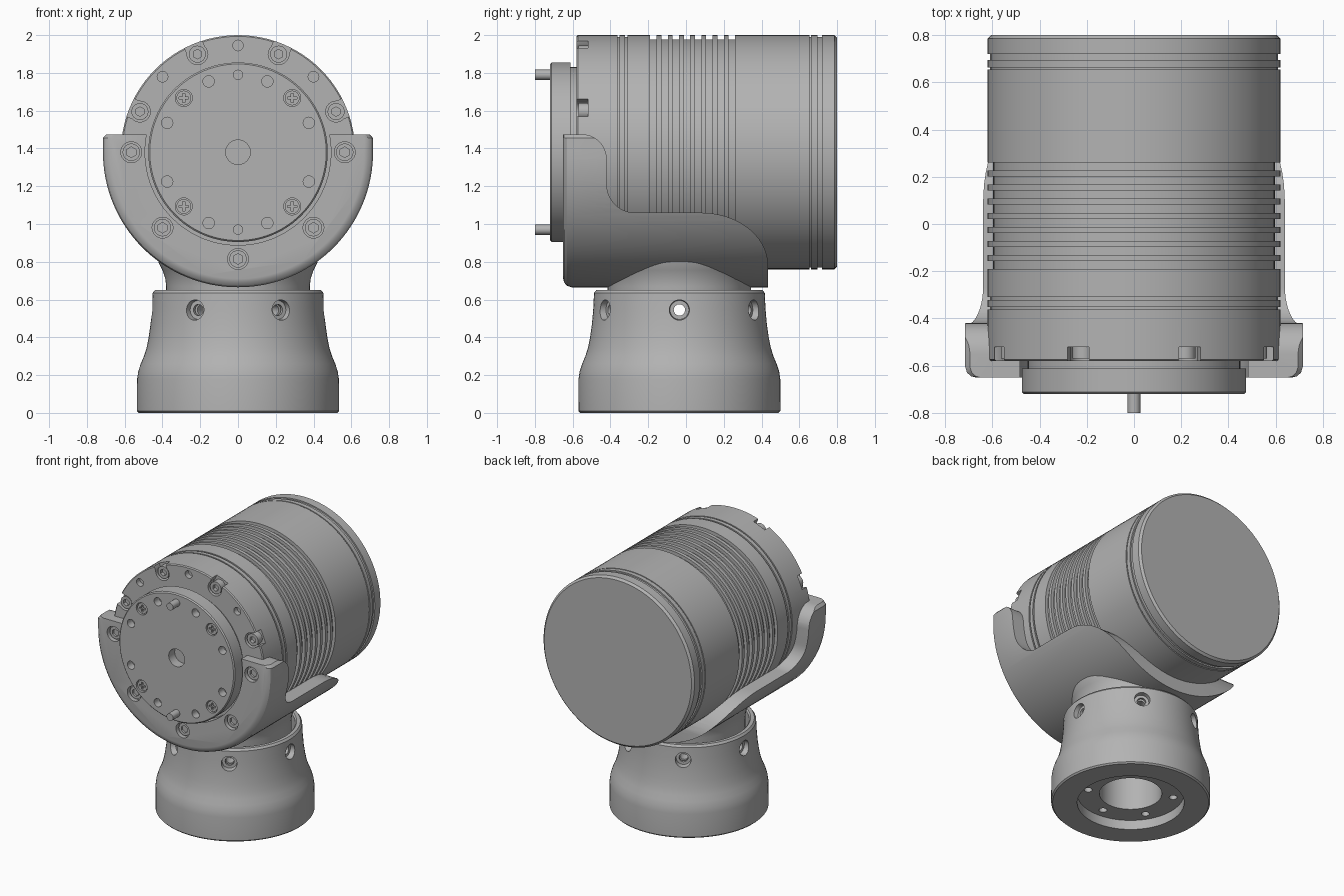
import bpy
import bmesh
from math import sin, cos, pi, radians
from mathutils import Vector, Matrix

if "Cube" in bpy.data.objects:
    bpy.data.objects.remove(bpy.data.objects["Cube"])

AXIS_Z = 1.38      # height of the motor axis
BASE_Y = -0.035    # centre of the base
SEGS = 96

metal = bpy.data.materials.new("grey metal")
metal.use_nodes = True
GREY = (0.45, 0.45, 0.45, 1)
metal.diffuse_color = GREY
metal.node_tree.nodes["Principled BSDF"].inputs["Base Color"].default_value = GREY


def finish(name, bm):
    bmesh.ops.recalc_face_normals(bm, faces=bm.faces)
    mesh = bpy.data.meshes.new(name)
    bm.to_mesh(mesh)
    bm.free()
    mesh.materials.append(metal)
    obj = bpy.data.objects.new(name, mesh)
    bpy.context.collection.objects.link(obj)
    return obj


def lathe(name, profile, place):
    """Revolve a closed (radius, height) outline; place maps x, y, height to space."""
    bm = bmesh.new()
    rings = []
    for r, h in profile:
        if r == 0:
            rings.append([bm.verts.new(place(0, 0, h))] * SEGS)
        else:
            turns = [2 * pi * i / SEGS for i in range(SEGS)]
            rings.append([bm.verts.new(place(r * cos(a), r * sin(a), h)) for a in turns])
    for a, b in zip(rings, rings[1:] + rings[:1]):
        for i in range(SEGS):
            j = (i + 1) % SEGS
            corners = list(dict.fromkeys((a[i], a[j], b[j], b[i])))
            if len(corners) > 2:
                bm.faces.new(corners)
    return finish(name, bm)


def along_y(x, z, h):
    return Vector((x, h, AXIS_Z + z))


def upright(x, y, h):
    return Vector((x, BASE_Y + y, h))


def loft(name, sections):
    bm = bmesh.new()
    rings = [[bm.verts.new(p) for p in s] for s in sections]
    n = len(rings[0])
    for a, b in zip(rings, rings[1:]):
        for i in range(n):
            j = (i + 1) % n
            bm.faces.new((a[i], a[j], b[j], b[i]))
    bm.faces.new(rings[0])
    bm.faces.new(rings[-1])
    return finish(name, bm)


def rods(name, items):
    """Cylinders or cones given as (start, end, radius, end radius, sides)."""
    bm = bmesh.new()
    for start, end, r1, r2, sides in items:
        line = end - start
        turn = line.to_track_quat('Z', 'Y').to_matrix().to_4x4()
        bmesh.ops.create_cone(bm, cap_ends=True, segments=sides, radius1=r1, radius2=r2,
                              depth=line.length,
                              matrix=Matrix.Translation((start + end) / 2) @ turn)
    return finish(name, bm)


def boxes(name, items):
    bm = bmesh.new()
    for matrix, size in items:
        bmesh.ops.create_cube(bm, size=1, matrix=matrix @ Matrix.Diagonal((*size, 1)))
    return finish(name, bm)


def cut(target, cutter, operation='DIFFERENCE'):
    mod = target.modifiers.new("cut", 'BOOLEAN')
    mod.operation, mod.solver, mod.object = operation, 'EXACT', cutter
    bpy.context.view_layer.objects.active = target
    bpy.ops.object.modifier_apply(modifier=mod.name)
    bpy.data.objects.remove(cutter)


def face_point(radius, angle, y):
    a = radians(angle)
    return along_y(radius * cos(a), radius * sin(a), y)


def face_rods(name, radius, angles, y0, y1, r, sides=24, r2=None):
    return rods(name, [(face_point(radius, a, y0), face_point(radius, a, y1),
                        r, r if r2 is None else r2, sides) for a in angles])


def arc(cx, cy, rx, ry, a0, a1, n=12):
    steps = [radians(a0 + (a1 - a0) * i / n) for i in range(n + 1)]
    return [(cx + rx * cos(a), cy + ry * sin(a)) for a in steps]


# Motor housing: finned, grooved cylinder
outline = [(0, -.62), (.45, -.62), (.45, -.58), (.613, -.58), (.62, -.573)]
for y0, y1 in ((-.362, -.352), (-.322, -.31)):
    outline += [(.62, y0), (.61, y0), (.61, y1), (.62, y1)]
for k in range(8):
    y0 = -.19 + k * .0594
    outline += [(.62, y0), (.597, y0), (.597, y0 + .034), (.62, y0 + .034)]
for y0, y1 in ((.655, .663), (.695, .72)):
    outline += [(.62, y0), (.61, y0), (.61, y1), (.62, y1)]
outline += [(.62, .785), (.605, .8), (0, .8)]
housing = lathe("motor_housing", outline, along_y)

# Open pockets, socket screws and small holes around the housing face
pockets = (22.5, 67.5, 112.5, 157.5)
cut(housing, face_rods("pocket_cutter", .562, pockets, -.65, -.52, .055, 32))
cut(housing, boxes("slot_cutter", [
    (Matrix.Translation(face_point(.612, a, -.57)) @ Matrix.Rotation(-radians(a), 4, 'Y'),
     (.1, .1, .1)) for a in pockets]))
cut(housing, face_rods("face_hole_cutter", .565, (45, 90, 135), -.65, -.54, .028))
pocket_screws = face_rods("pocket_screws", .562, pockets, -.57, -.5, .045)
cut(pocket_screws, face_rods("socket_cutter", .562, pockets, -.6, -.545, .025, 6))

# Output flange with centre bore, screw holes and pins
flange = lathe("output_flange", [
    (0, -.65), (.065, -.65), (.065, -.72), (.467, -.72), (.475, -.712),
    (.475, -.612), (0, -.612)], along_y)
diagonals = (45, 135, 225, 315)
cut(flange, face_rods("flange_hole_cutter", .406, [22.5 + 45 * k for k in range(8)],
                      -.75, -.66, .03))
cut(flange, face_rods("recess_cutter", .406, diagonals, -.75, -.7, .045))
flange_screws = face_rods("flange_screws", .406, diagonals, -.712, -.69, .039)
for size in ((.05, .03, .012), (.012, .03, .05)):
    cut(flange_screws, boxes("cross_cutter", [
        (Matrix.Translation(face_point(.406, a, -.715)), size) for a in diagonals]))
face_rods("flange_pins", .41, (90, 270), -.8, -.7, .027)

# Cradle: rounded U shell trimmed by a swept side outline
sections = []
for y, r in ((-.65, .67), (-.645, .69), (-.63, .707), (-.605, .715), (.45, .715)):
    ring = arc(0, 0, r, r, 180, 360, 64) + [(r, .075), (r - .04, .115),
                                            (.04 - r, .115), (-r, .075)]
    sections.append([along_y(x, z, y) for x, z in ring])
cradle = loft("cradle", sections)
side = [(-.7, .6), (.435, .6)]
side += arc(.08, .78, .355, .28, 0, 90)
side += arc(-.27, 1.21, .15, .15, 270, 180)
side += arc(-.55, 1.345, .13, .13, 0, 90)
side += [(-.7, 1.475)]
cut(cradle, loft("side_trim", [[Vector((x, y, z)) for y, z in side] for x in (-.8, .8)]),
    'INTERSECT')
cut(cradle, lathe("bore_cutter", [(0, -.7), (.492, -.7), (.492, -.579), (.618, -.579),
                                  (.618, .6), (0, .6)], along_y))
mounts = (0, 180, 225, 270, 315)
cut(cradle, face_rods("counterbore_cutter", .565, mounts, -.7, -.615, .055, 32))
cradle_screws = face_rods("cradle_screws", .565, mounts, -.63, -.6, .046)
cut(cradle_screws, face_rods("cradle_socket_cutter", .565, mounts, -.66, -.608, .028, 6))

# Neck: hollow flared post under the cradle
neck = lathe("neck", [(.3, .44), (.38, .44), (.38, .67), (.385, .71), (.4, .755), (.42, .795),
                      (.425, .83), (0, .83), (0, .62), (.3, .62)], upright)
cut(neck, lathe("neck_trim", [(0, -.9), (.66, -.9), (.66, .9), (0, .9)], along_y))

# Base: flared cup with a recessed underside
base = lathe("base", [
    (.36, 0), (.525, 0), (.535, .01), (.534, .18), (.528, .22), (.515, .26), (.498, .3),
    (.484, .345), (.473, .4), (.463, .47), (.456, .55), (.452, .635), (.44, .65),
    (.415, .65), (.405, .64), (.4, .45), (.21, .45), (.21, .07), (.36, .07)], upright)


def radial(angle, r, z):
    return upright(r * cos(radians(angle)), r * sin(radians(angle)), z)


ring = range(0, 360, 60)
cut(base, rods("side_hole_cutter", [
    (radial(a, .35, .545), radial(a, .6, .545), .03, .03, 24) for a in ring]))
cut(base, rods("countersink_cutter", [
    (radial(a, .42, .545), radial(a, .52, .545), .05, .06, 32) for a in ring]))
cut(neck, rods("neck_hole_cutter", [
    (radial(a, .2, .545), radial(a, .39, .545), .03, .03, 24) for a in ring]))
cut(base, rods("underside_hole_cutter", [
    (radial(a + 30, .29, .04), radial(a + 30, .29, .14), .027, .027, 24) for a in ring]))

# Smooth shading with sharp edges kept
bpy.ops.object.select_all(action='DESELECT')
for obj in bpy.context.collection.objects:
    if obj.type == 'MESH':
        obj.select_set(True)
        bpy.context.view_layer.objects.active = obj
bpy.ops.object.shade_smooth_by_angle(angle=radians(30))
